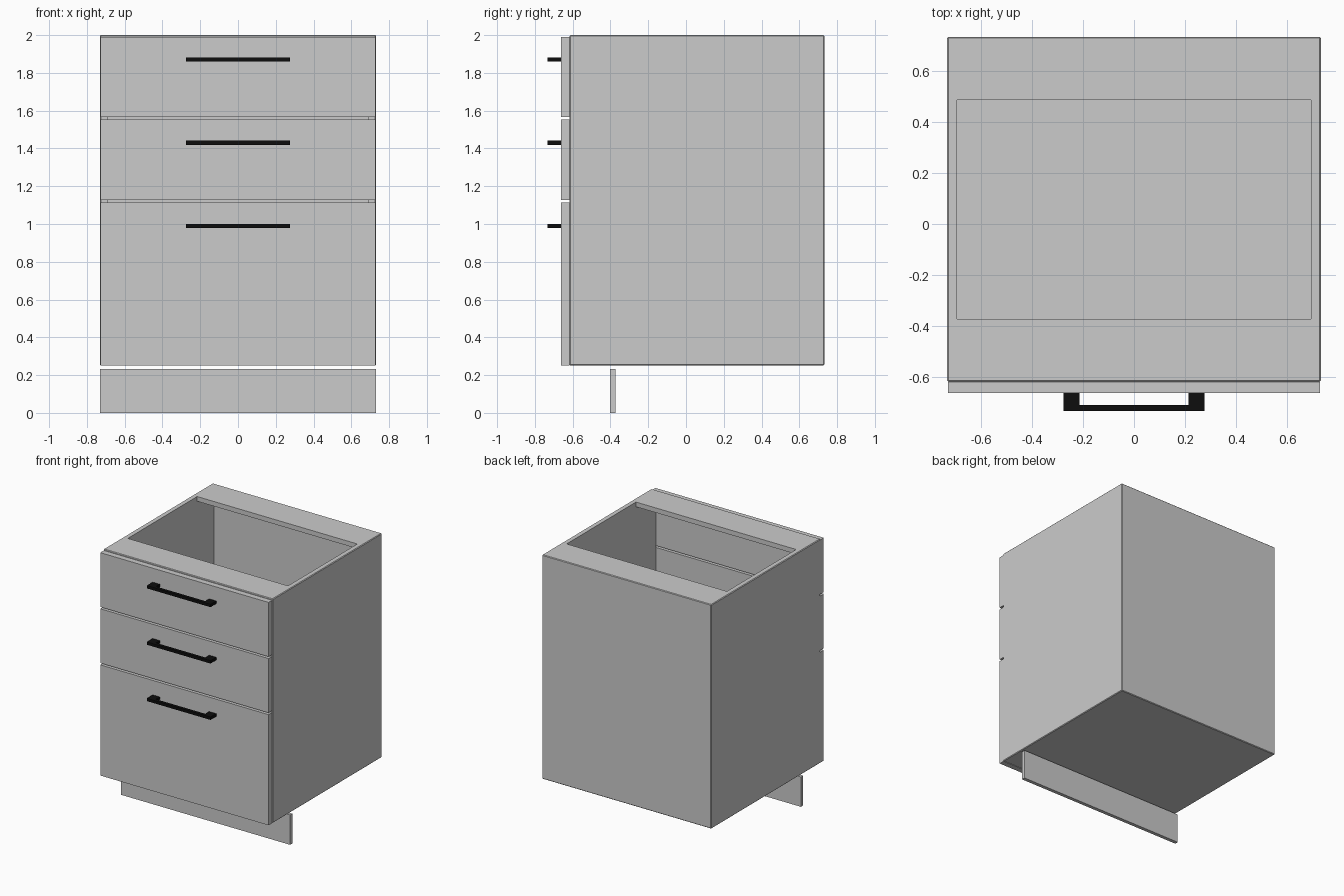
import bpy, bmesh

if "Cube" in bpy.data.objects:
    bpy.data.objects.remove(bpy.data.objects["Cube"])

W, BACK, FRONT = 0.731, 0.732, -0.617   # carcass half width, back and front y
T = 0.037                               # board thickness


def box(name, x, y, z, bevel=0.0):
    """Box from (min, max) ranges, with optional small chamfer."""
    bm = bmesh.new()
    bmesh.ops.create_cube(bm, size=1)
    for v in bm.verts:
        v.co = [r[0] if c < 0 else r[1] for c, r in zip(v.co, (x, y, z))]
    if bevel:
        bmesh.ops.bevel(bm, geom=bm.edges[:], offset=bevel, segments=1,
                        affect='EDGES', profile=0.5)
    return to_object(name, bm)


def to_object(name, bm):
    bmesh.ops.recalc_face_normals(bm, faces=bm.faces[:])
    mesh = bpy.data.meshes.new(name)
    bm.to_mesh(mesh)
    bm.free()
    ob = bpy.data.objects.new(name, mesh)
    bpy.context.collection.objects.link(ob)
    return ob


def cut(target, cutter):
    """Subtract the cutter, apply, and remove it."""
    cutter.hide_render = True
    mod = target.modifiers.new("cut", 'BOOLEAN')
    mod.operation, mod.solver, mod.object = 'DIFFERENCE', 'EXACT', cutter
    bpy.context.view_layer.objects.active = target
    bpy.ops.object.modifier_apply(modifier=mod.name)
    bpy.data.objects.remove(cutter)


# Carcass: hollow, open at the front, with front and back top rails
carcass = box("carcass", (-W, W), (FRONT, BACK), (0.25, 2.0), 0.005)
inner = W - T - 0.002
cut(carcass, box("interior_cutter", (-inner, inner), (-1, BACK - T), (0.25 + T, 2 - T)))
cut(carcass, box("opening_cutter", (-inner, inner), (-0.371, 0.484), (1.5, 2.2)))

# Plinth board, set back below the carcass
box("toe_kick", (-W, W), (-0.402, -0.374), (0.0, 0.233))

# Black bar handle: U-shaped outline extruded upwards
black = bpy.data.materials.new("black")
black.diffuse_color = (0.004, 0.004, 0.004, 1)
black.use_nodes = True
black.node_tree.nodes["Principled BSDF"].inputs["Base Color"].default_value = black.diffuse_color


def handle(name, z):
    half = [(0.275, -0.661), (0.275, -0.732), (-0.275, -0.732), (-0.275, -0.661),
            (-0.213, -0.661), (-0.213, -0.708), (0.213, -0.708), (0.213, -0.661)]
    bm = bmesh.new()
    face = bm.faces.new([bm.verts.new((x, y, z - 0.011)) for x, y in half])
    top = bmesh.ops.extrude_face_region(bm, geom=[face])["geom"]
    bmesh.ops.translate(bm, vec=(0, 0, 0.022),
                        verts=[g for g in top if isinstance(g, bmesh.types.BMVert)])
    to_object(name, bm).data.materials.append(black)


# Drawer fronts with their handles
for part, z0, z1, hz in (("top", 1.566, 1.99, 1.87),
                         ("middle", 1.128, 1.552, 1.43),
                         ("bottom", 0.25, 1.114, 0.99)):
    box(part + "_drawer_front", (-0.727, 0.727), (-0.661, FRONT), (z0, z1))
    handle(part + "_handle", hz)
